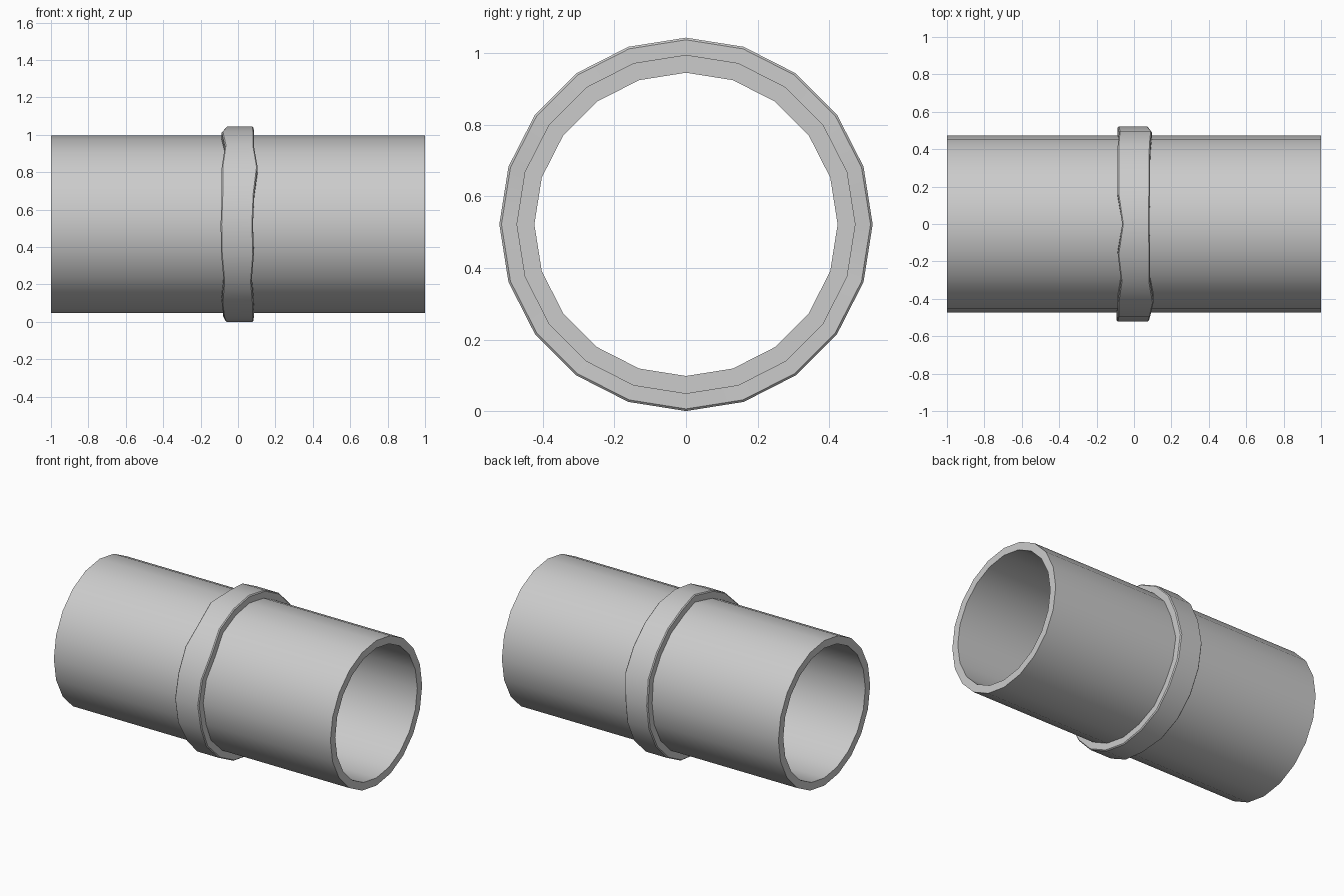
import bpy, bmesh
from math import sin, cos, pi, radians

if "Cube" in bpy.data.objects:
    bpy.data.objects.remove(bpy.data.objects["Cube"])

SIDES = 20
CZ = 0.522


def tube(name, loops, closed):
    """Bridge loops around the x axis; each loop is (radius, x per side)."""
    bm = bmesh.new()
    rings = []
    for r, xs in loops:
        rings.append([bm.verts.new((xs[k], -r * sin(2 * pi * k / SIDES),
                                    CZ + r * cos(2 * pi * k / SIDES)))
                      for k in range(SIDES)])
    n = len(rings)
    for i in range(n if closed else n - 1):
        a, b = rings[i], rings[(i + 1) % n]
        for k in range(SIDES):
            j = (k + 1) % SIDES
            bm.faces.new((a[k], a[j], b[j], b[k]))
    bmesh.ops.recalc_face_normals(bm, faces=bm.faces)
    me = bpy.data.meshes.new(name)
    bm.to_mesh(me)
    bm.free()
    ob = bpy.data.objects.new(name, me)
    bpy.context.collection.objects.link(ob)
    bpy.ops.object.select_all(action='DESELECT')
    ob.select_set(True)
    bpy.context.view_layer.objects.active = ob
    bpy.ops.object.shade_smooth_by_angle(angle=radians(35))
    return ob


# Hollow pipe
left_end, right_end = [-1.0] * SIDES, [1.0] * SIDES
tube("pipe", [(0.474, left_end), (0.474, right_end),
              (0.424, right_end), (0.424, left_end)], True)

# Uneven weld collar: edge positions from the top round the front and back up
left = [-.063, -.087, -.07, -.087, -.087, -.093, -.09, -.077, -.087, -.078,
        -.068, -.08, -.085, -.085, -.085, -.087, -.08, -.087, -.087, -.087]
right = [.083, .086, .085, .105, .087, .08, .085, .073, .083, .085,
         .083, .085, .08, .085, .08, .076, .095, .088, .085, .085]
tube("weld_collar", [(0.472, left), (0.516, left),
                     (0.522, [x + .006 for x in left]),
                     (0.522, [x - .006 for x in right]),
                     (0.516, right), (0.472, right)], False)
